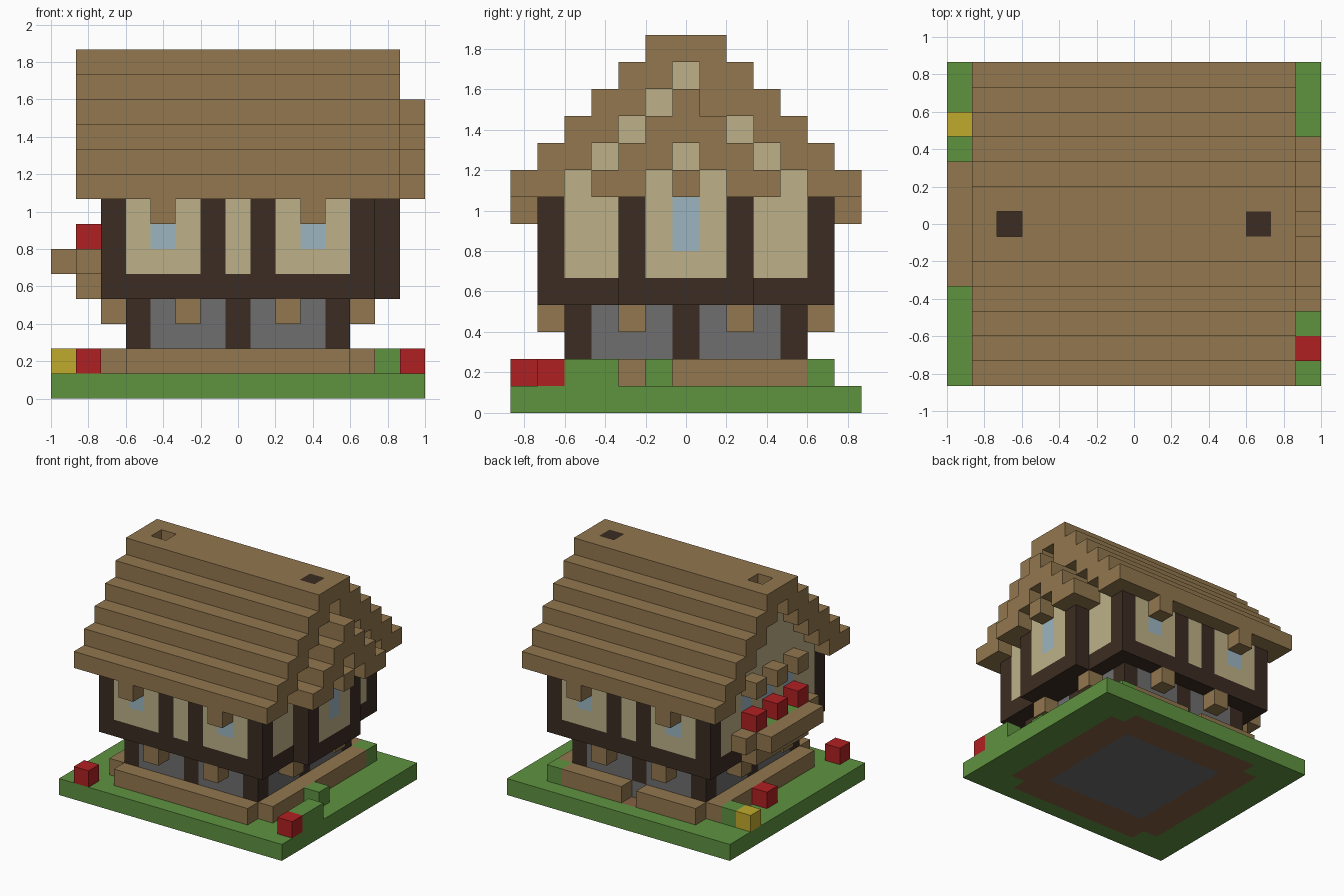
import bpy, bmesh
from mathutils import Vector

if "Cube" in bpy.data.objects:
    bpy.data.objects.remove(bpy.data.objects["Cube"])

U = 2 / 15                      # block size
NX, NY = 15, 13                 # block grid, footprint


def lin(c):
    return c / 12.92 if c <= 0.04045 else ((c + 0.055) / 1.055) ** 2.4


def material(name, hexa):
    m = bpy.data.materials.new(name)
    rgb = [lin(int(hexa[i:i + 2], 16) / 255) for i in (0, 2, 4)]
    m.diffuse_color = (*rgb, 1)
    m.use_nodes = True
    m.node_tree.nodes["Principled BSDF"].inputs["Base Color"].default_value = m.diffuse_color
    return m


MATS = {
    "grass": material("grass green", "5f9340"),
    "dirt": material("dirt brown", "866043"),
    "stone": material("stone grey", "6e6e6e"),
    "wood": material("wood brown", "92774e"),
    "dark": material("dark timber", "3b2c22"),
    "plaster": material("plaster beige", "bdb188"),
    "glass": material("glass blue", "9cb5c0"),
    "red": material("flower red", "b02022"),
    "yellow": material("flower yellow", "c0aa2c"),
}

cells = {}                      # block position -> (part, colour)


def fill(part, colour, i, j, k):
    """Fill an inclusive range of blocks; single numbers are allowed."""
    r = [range(a, a + 1) if isinstance(a, int) else range(a[0], a[1] + 1) for a in (i, j, k)]
    for x in r[0]:
        for y in r[1]:
            for z in r[2]:
                cells[x, y, z] = (part, colour)


def both(part, colour, i, j, k):
    """Fill a range and its front/back mirror image."""
    fill(part, colour, i, j, k)
    a, b = (j, j) if isinstance(j, int) else j
    fill(part, colour, i, (NY - 1 - b, NY - 1 - a), k)


# lawn, with soil and foundation set into it
fill("lawn", "grass", (0, 14), (0, 12), 0)
fill("soil", "dirt", (2, 12), (2, 10), 0)
both("soil", "dirt", (3, 11), 1, 0)
fill("foundation", "stone", (4, 10), (3, 9), 0)

# low garden border with a gap at the back
fill("garden_border", "wood", (3, 11), 1, 1)
for i in ((3, 6), (8, 11)):
    fill("garden_border", "wood", i, 11, 1)
for i in (2, 12):
    fill("garden_border", "wood", i, (2, 10), 1)

# bushes and flowers on the lawn
for i, j in ((14, 2), (14, 3), (13, 5), (12, 11), (1, 10)):
    fill("bushes", "grass", i, j, 1)
for i, j in ((1, 0), (14, 1), (1, 7)):
    fill("red_flowers", "red", i, j, 1)
fill("yellow_flower", "yellow", 0, 10, 1)

# stone ground storey with timber posts
fill("ground_storey", "stone", (3, 11), (2, 10), (1, 3))
for i in (3, 7, 11):
    both("ground_posts", "dark", i, 2, (2, 3))
for i in (3, 11):
    fill("ground_posts", "dark", i, 6, (2, 3))

# brackets under the overhang
for i in (5, 9):
    both("brackets", "wood", i, 1, 3)
for i in (2, 12):
    both("brackets", "wood", i, 4, 3)

# upper storey: sill beam, plaster, posts
fill("sill_beam", "dark", (2, 12), (1, 11), 4)
fill("upper_wall", "plaster", (2, 12), (1, 11), (5, 7))
for i in (2, 6, 8, 12):
    both("upper_posts", "dark", i, 1, (5, 7))

# bay on the right
fill("sill_beam", "dark", 13, (4, 8), 4)
fill("bay_wall", "plaster", 13, (5, 7), (5, 8))
fill("bay_wall", "plaster", 13, 6, 9)
both("bay_posts", "dark", 13, 4, (5, 7))

# windows
for i in (4, 10):
    both("windows", "glass", i, 1, (6, 7))
fill("windows", "glass", 13, 6, (6, 7))
for j in (4, 6, 8):
    fill("windows", "glass", 2, j, (6, 7))

# stepped main roof with plaster gables
for s in range(6):
    k = 8 + s
    if s < 5:
        fill("gable_wall", "plaster", (2, 12), (s + 2, 10 - s), k)
    both("main_roof", "wood", (1, 13), (s, s + 1), k)
fill("main_roof", "wood", 13, 7, 11)

# timber ends of the ridge beam, one sunk and one flush
fill("ridge_beam", "dark", (2, 3), 6, 12)
del cells[2, 6, 13]
fill("ridge_beam", "dark", 12, 6, 13)

# small stepped roof over the bay
for s in range(3):
    both("bay_roof", "wood", (13, 14), (3 + s, 4 + s), 8 + s)
fill("bay_roof", "wood", (13, 14), 6, 10)
fill("bay_roof", "wood", (13, 14), 6, 11)

# wooden pegs above the windows
for i in (4, 10):
    both("window_pegs", "wood", i, 0, 7)
fill("window_pegs", "wood", 14, 6, 8)
for j in (4, 6, 8):
    fill("window_pegs", "wood", 1, j, 8)

# flower box on the left
fill("flower_box", "wood", 1, (4, 8), 4)
fill("flower_box", "wood", 0, (4, 8), 5)
both("flower_box", "wood", 1, 3, 5)
fill("box_leaves", "grass", 1, (4, 8), 5)
for j in (4, 6, 8):
    fill("box_flowers", "red", 1, j, 6)

# turn the blocks of each part into one mesh of exposed faces
ORIGIN = Vector((-NX / 2, -NY / 2, 0))
for part in sorted({p for p, c in cells.values()}):
    bm = bmesh.new()
    colour = None
    for pos, (p, c) in cells.items():
        if p != part:
            continue
        colour = c
        centre = Vector(pos) + Vector((0.5, 0.5, 0.5)) + ORIGIN
        for axis in range(3):
            for sign in (-1, 1):
                n = Vector((0, 0, 0))
                n[axis] = sign
                if tuple(int(a + b) for a, b in zip(pos, n)) in cells:
                    continue
                a = Vector((0, 0, 0))
                a[(axis + 1) % 3] = 0.5
                b = n.cross(a)
                mid = centre + n * 0.5
                bm.faces.new([bm.verts.new((mid + a * s + b * t) * U)
                              for s, t in ((-1, -1), (1, -1), (1, 1), (-1, 1))])
    if not bm.faces:
        bm.free()
        continue
    bmesh.ops.remove_doubles(bm, verts=bm.verts[:], dist=0.001)
    bmesh.ops.dissolve_limit(bm, angle_limit=0.01, verts=bm.verts[:], edges=bm.edges[:])
    mesh = bpy.data.meshes.new(part)
    bm.to_mesh(mesh)
    bm.free()
    mesh.materials.append(MATS[colour])
    bpy.context.collection.objects.link(bpy.data.objects.new(part, mesh))
